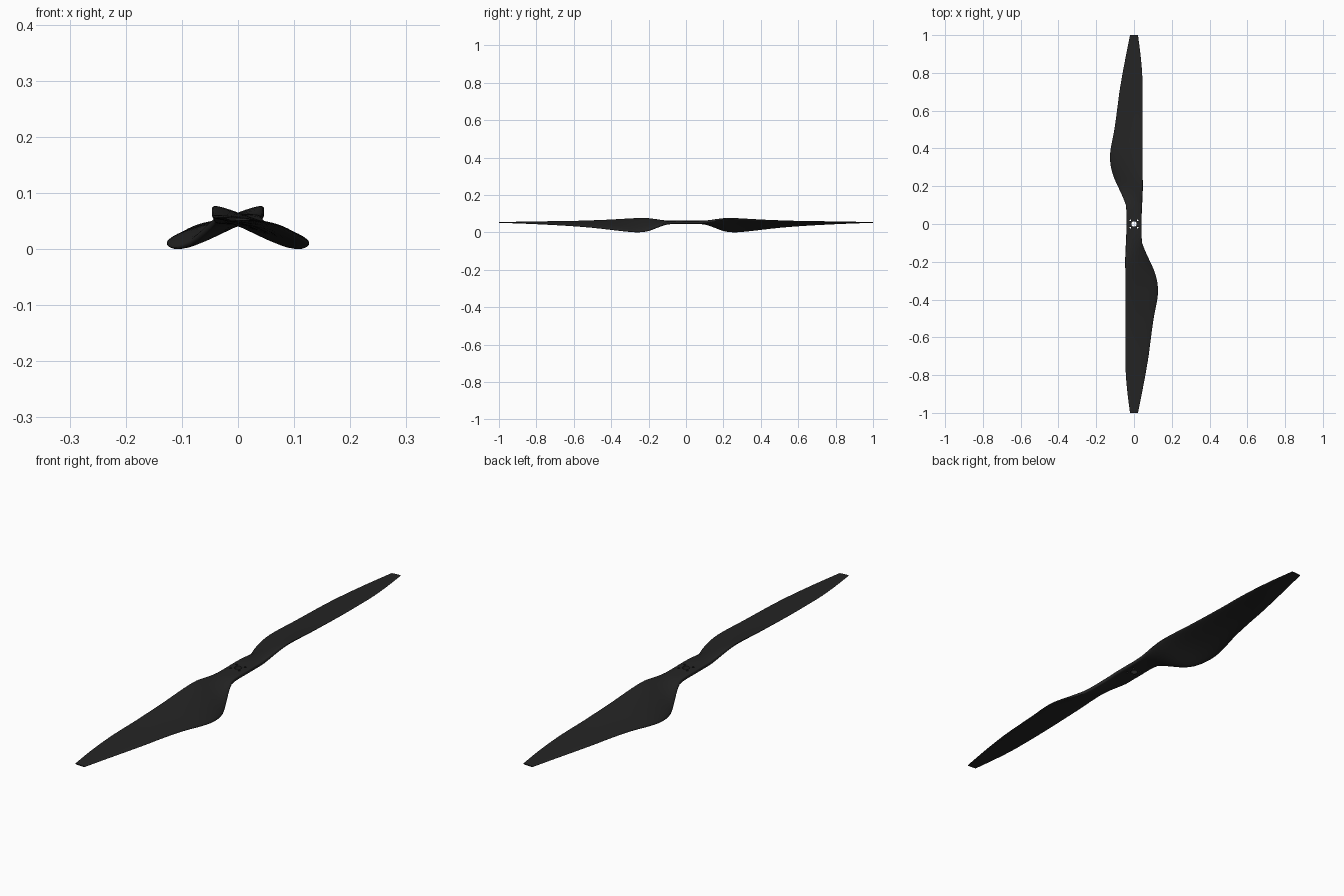
import bpy, bmesh, math

if "Cube" in bpy.data.objects:
    bpy.data.objects.remove(bpy.data.objects["Cube"])

# Blade stations: distance from hub, inner edge x,z ; outer edge x,z ; thickness
ST = [
    (0.00, -0.041, 0.061, 0.041, 0.061, 0.018),
    (0.06, -0.041, 0.061, 0.041, 0.061, 0.018),
    (0.10, -0.043, 0.063, 0.043, 0.057, 0.018),
    (0.15, -0.045, 0.072, 0.062, 0.038, 0.019),
    (0.20, -0.046, 0.080, 0.085, 0.018, 0.020),
    (0.25, -0.046, 0.082, 0.108, 0.010, 0.020),
    (0.30, -0.046, 0.080, 0.122, 0.012, 0.019),
    (0.35, -0.046, 0.077, 0.127, 0.017, 0.018),
    (0.40, -0.046, 0.074, 0.123, 0.023, 0.017),
    (0.50, -0.046, 0.070, 0.104, 0.034, 0.014),
    (0.60, -0.046, 0.067, 0.090, 0.042, 0.012),
    (0.70, -0.046, 0.066, 0.077, 0.048, 0.010),
    (0.80, -0.043, 0.064, 0.060, 0.053, 0.008),
    (0.90, -0.034, 0.063, 0.041, 0.057, 0.006),
    (1.00, -0.021, 0.062, 0.021, 0.060, 0.004),
]
N = 32


def station(t):
    """Smooth (cubic Hermite) interpolation of the station table."""
    i = max(k for k in range(len(ST) - 1) if ST[k][0] <= t + 1e-9)
    a, b = ST[i], ST[i + 1]
    p, n = ST[max(i - 1, 0)], ST[min(i + 2, len(ST) - 1)]
    h = b[0] - a[0]
    s = (t - a[0]) / h
    out = []
    for c in range(1, 6):
        m0 = (b[c] - p[c]) / (b[0] - p[0]) * h
        m1 = (n[c] - a[c]) / (n[0] - a[0]) * h
        out.append((2*s**3 - 3*s*s + 1)*a[c] + (s**3 - 2*s*s + s)*m0
                   + (3*s*s - 2*s**3)*b[c] + (s**3 - s*s)*m1)
    return out


def ring(y):
    """Rounded cross-section; the +y blade is the -y blade turned half a turn."""
    t = abs(y)
    xl, zl, xr, zr, th = station(t)
    if y > 0:
        xl, zl, xr, zr = -xr, zr, -xl, zl
    blend = min(max((t - 0.06) / 0.2, 0), 1)
    e = 2 / (4.5 - 2.0 * blend)
    dx, dz = (xr - xl) / 2, (zr - zl) / 2
    ln = math.hypot(dx, dz)
    pts = []
    for k in range(N):
        a = 2 * math.pi * k / N
        u = math.copysign(abs(math.cos(a)) ** e, math.cos(a))
        v = math.copysign(abs(math.sin(a)) ** e, math.sin(a)) * th / 2
        v += 0.003 * blend * (1 - t) * (1 - u * u)
        # thickness fades out of the x direction at the edges
        px = (xl + xr) / 2 + u * dx - v * dz / ln
        pts.append((px, y, (zl + zr) / 2 + u * dz + v * dx / ln))
    return pts


# Two-bladed propeller body lofted from tip to tip
bm = bmesh.new()
steps = 80
rings = [[bm.verts.new(p) for p in ring(j / (steps / 2) - 1)] for j in range(steps + 1)]
for r0, r1 in zip(rings, rings[1:]):
    for k in range(N):
        bm.faces.new((r0[k], r0[(k + 1) % N], r1[(k + 1) % N], r1[k]))
bm.faces.new(rings[0])
bm.faces.new(rings[-1])
bmesh.ops.recalc_face_normals(bm, faces=bm.faces)
# rest the lowest point on the floor
low = min(v.co.z for v in bm.verts)
bmesh.ops.translate(bm, verts=bm.verts, vec=(0, 0, -low))
mesh = bpy.data.meshes.new("propeller")
bm.to_mesh(mesh)
bm.free()
prop = bpy.data.objects.new("propeller", mesh)
bpy.context.collection.objects.link(prop)

mat = bpy.data.materials.new("black_plastic")
mat.diffuse_color = (0.018, 0.018, 0.018, 1)
mat.use_nodes = True
mat.node_tree.nodes["Principled BSDF"].inputs["Base Color"].default_value = mat.diffuse_color
mesh.materials.append(mat)

# Shaft hole and four bolt holes through the hub
hb = bmesh.new()
holes = [(0, 0, 0.014)] + [(sx * 0.019, sy * 0.019, 0.0045) for sx in (-1, 1) for sy in (-1, 1)]
for x, y, r in holes:
    res = bmesh.ops.create_cone(hb, cap_ends=True, segments=24, radius1=r, radius2=r, depth=0.2)
    bmesh.ops.translate(hb, verts=res["verts"], vec=(x, y, 0.06))
hm = bpy.data.meshes.new("hole_cutter")
hb.to_mesh(hm)
hb.free()
cutter = bpy.data.objects.new("hole_cutter", hm)
bpy.context.collection.objects.link(cutter)
cutter.hide_render = True

bpy.context.view_layer.objects.active = prop
prop.select_set(True)
mod = prop.modifiers.new("holes", "BOOLEAN")
mod.operation = "DIFFERENCE"
mod.solver = "EXACT"
mod.object = cutter
bpy.ops.object.modifier_apply(modifier=mod.name)
bpy.data.objects.remove(cutter, do_unlink=True)
bpy.ops.object.shade_smooth_by_angle(angle=math.radians(40))
